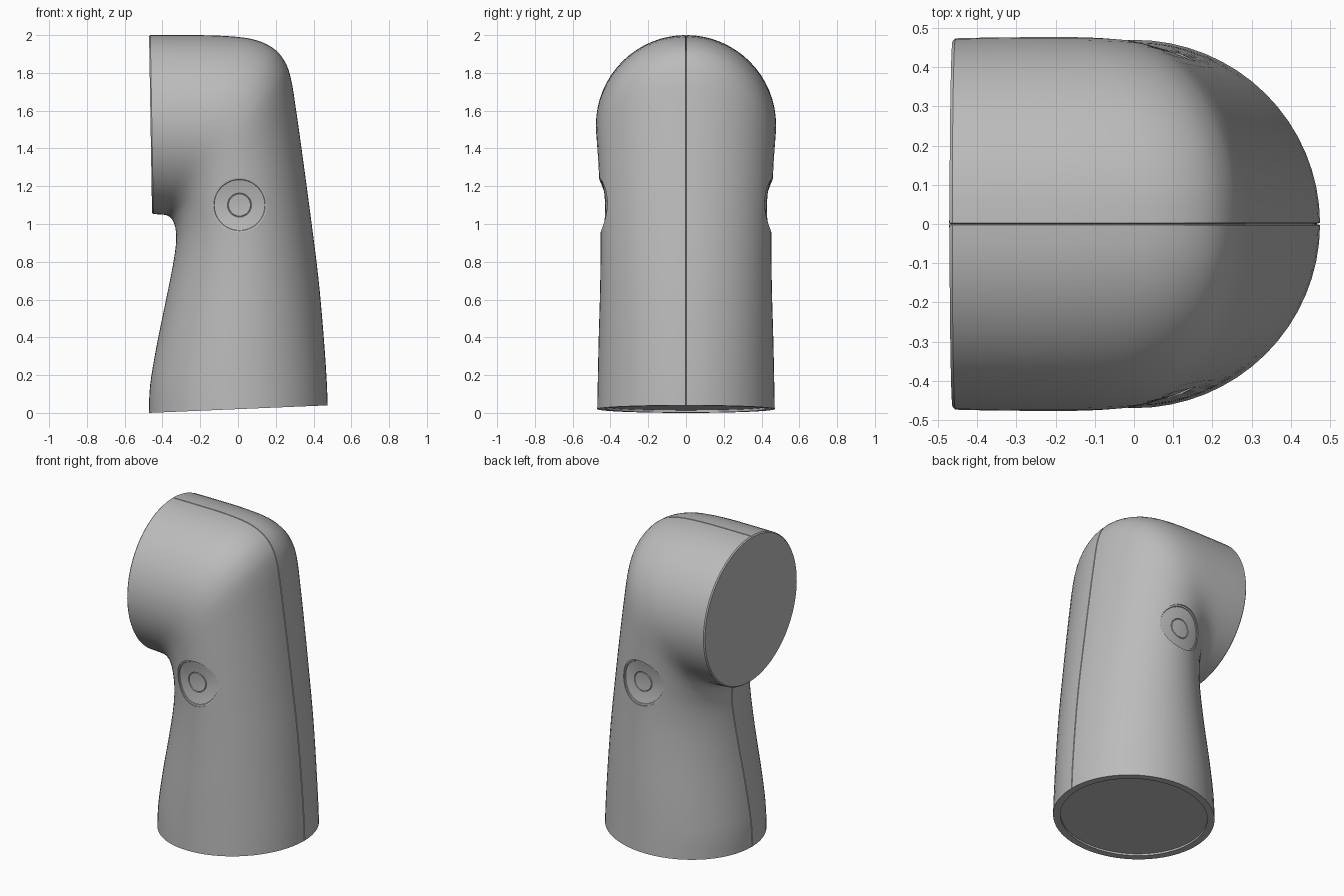
import bpy, bmesh, math
from mathutils import Vector
from mathutils.bvhtree import BVHTree

cube = bpy.data.objects.get("Cube")
if cube:
    bpy.data.objects.remove(cube, do_unlink=True)

grey = bpy.data.materials.new("plain_grey")
grey.use_nodes = True
colour = (0.5, 0.5, 0.5, 1)
grey.diffuse_color = colour
grey.node_tree.nodes["Principled BSDF"].inputs["Base Color"].default_value = colour

# Cross-sections: inner x, z, outer x, z, half width
SECTIONS = [
    (-.472, .0, .475, .04, .47), (-.465, .15, .468, .2, .467),
    (-.43, .36, .45, .45, .462), (-.385, .58, .425, .72, .455),
    (-.345, .78, .39, 1.0, .452), (-.328, .9, .35, 1.3, .455),
    (-.33, .97, .308, 1.6, .462), (-.34, 1.007, .28, 1.77, .468),
    (-.352, 1.028, .245, 1.865, .472), (-.367, 1.041, .18, 1.935, .475),
    (-.385, 1.048, .07, 1.98, .477), (-.41, 1.05, -.1, 1.997, .477),
    (-.435, 1.052, -.3, 2.0, .476), (-.448, 1.053, -.464, 2.0, .474)]
STEPS = 4
HALF = 32        # segments along each half of a ring
SEAM = .003      # half width of the seam groove
SEAM_DEPTH = .01


def smooth_sections():
    """Catmull-Rom interpolation between the cross-sections."""
    rows = [Vector(s) for s in SECTIONS]
    out = []
    for i in range(len(rows) - 1):
        a, b = rows[max(i - 1, 0)], rows[i]
        c, d = rows[i + 1], rows[min(i + 2, len(rows) - 1)]
        for k in range(STEPS):
            t = k / STEPS
            out.append(b + (c - a) * (t / 2)
                       + (a * 2 - b * 5 + c * 4 - d) * (t * t / 2)
                       + (b * 3 - a - c * 3 + d) * (t ** 3 / 2))
    return out + [rows[-1]]


def ring_points(section, groove=SEAM_DEPTH, scale=1.0):
    ix, iz, ox, oz, w = section
    mid = Vector(((ix + ox) / 2, 0, (iz + oz) / 2))
    arm = Vector(((ox - ix) / 2, 0, (oz - iz) / 2))
    lip = math.asin(SEAM / w)
    points = []
    for start in (0, math.pi):
        points.append(mid + arm * math.cos(start) * scale * (1 - groove / arm.length))
        for k in range(HALF + 1):
            a = start + lip + (math.pi - 2 * lip) * k / HALF
            points.append(mid + (arm * math.cos(a) + Vector((0, w * math.sin(a), 0))) * scale)
    return points


def bridge(bm, low, high):
    n = len(low)
    for i in range(n):
        j = (i + 1) % n
        bm.faces.new((low[i], low[j], high[j], high[i]))


def finish(bm, name):
    bmesh.ops.recalc_face_normals(bm, faces=bm.faces)
    mesh = bpy.data.meshes.new(name)
    bm.to_mesh(mesh)
    obj = bpy.data.objects.new(name, mesh)
    bpy.context.collection.objects.link(obj)
    mesh.materials.append(grey)
    return obj


# Bent tube, with a softened mouth edge and a recessed base
bm = bmesh.new()
sections = smooth_sections()
rings = [ring_points(s) for s in sections]
edge = Vector((-.007, 0, 0))
rings.append([p + edge for p in ring_points(sections[-1], 0, .986)])
rim = ring_points(sections[0], 0, .91)
recess = [p + Vector((0, 0, .012)) for p in rim]
rings = [recess, rim] + rings
loops = [[bm.verts.new(p) for p in r] for r in rings]
for low, high in zip(loops, loops[1:]):
    bridge(bm, low, high)
bm.faces.new(loops[0])
bm.faces.new(loops[-1])
tree = BVHTree.FromBMesh(bm)
body = finish(bm, "elbow_body")

# Round side dimples: a rim groove, a shallow dish and a small centre mark
DIMPLE = [(.145, .006), (.136, .008), (.134, .012), (.11, .017), (.085, .021),
          (.064, .024), (.061, .027), (.058, .024), (.03, .026)]
AROUND = 48


def dimple_cutter(side):
    bm = bmesh.new()

    def vert(r, depth, a):
        x, z = .008 + r * math.cos(a), 1.1 + r * math.sin(a)
        hit = tree.ray_cast(Vector((x, side * 2, z)), Vector((0, -side, 0)))[0]
        return bm.verts.new((x, hit.y - side * depth, z))

    angles = [math.tau * k / AROUND for k in range(AROUND)]
    loops = [[bm.verts.new((.008 + .145 * math.cos(a), side * .6, 1.1 + .145 * math.sin(a)))
              for a in angles]]
    loops += [[vert(r, depth, a) for a in angles] for r, depth in DIMPLE]
    for low, high in zip(loops, loops[1:]):
        bridge(bm, low, high)
    bm.faces.new(loops[0])
    centre = vert(0, .027, 0)
    for i in range(AROUND):
        bm.faces.new((loops[-1][i], loops[-1][(i + 1) % AROUND], centre))
    obj = finish(bm, "dimple_cutter")
    obj.hide_render = True
    return obj


cutters = [dimple_cutter(side) for side in (-1, 1)]
for cutter in cutters:
    mod = body.modifiers.new("dimple", 'BOOLEAN')
    mod.operation = 'DIFFERENCE'
    mod.solver = 'EXACT'
    mod.object = cutter

# Apply the cuts, then shade smooth with sharp edges kept
bpy.context.view_layer.update()
graph = bpy.context.evaluated_depsgraph_get()
mesh = bpy.data.meshes.new_from_object(body.evaluated_get(graph))
body.modifiers.clear()
body.data = mesh
for cutter in cutters:
    bpy.data.objects.remove(cutter, do_unlink=True)
bpy.ops.object.select_all(action='DESELECT')
body.select_set(True)
bpy.context.view_layer.objects.active = body
bpy.ops.object.shade_smooth_by_angle(angle=math.radians(30))
